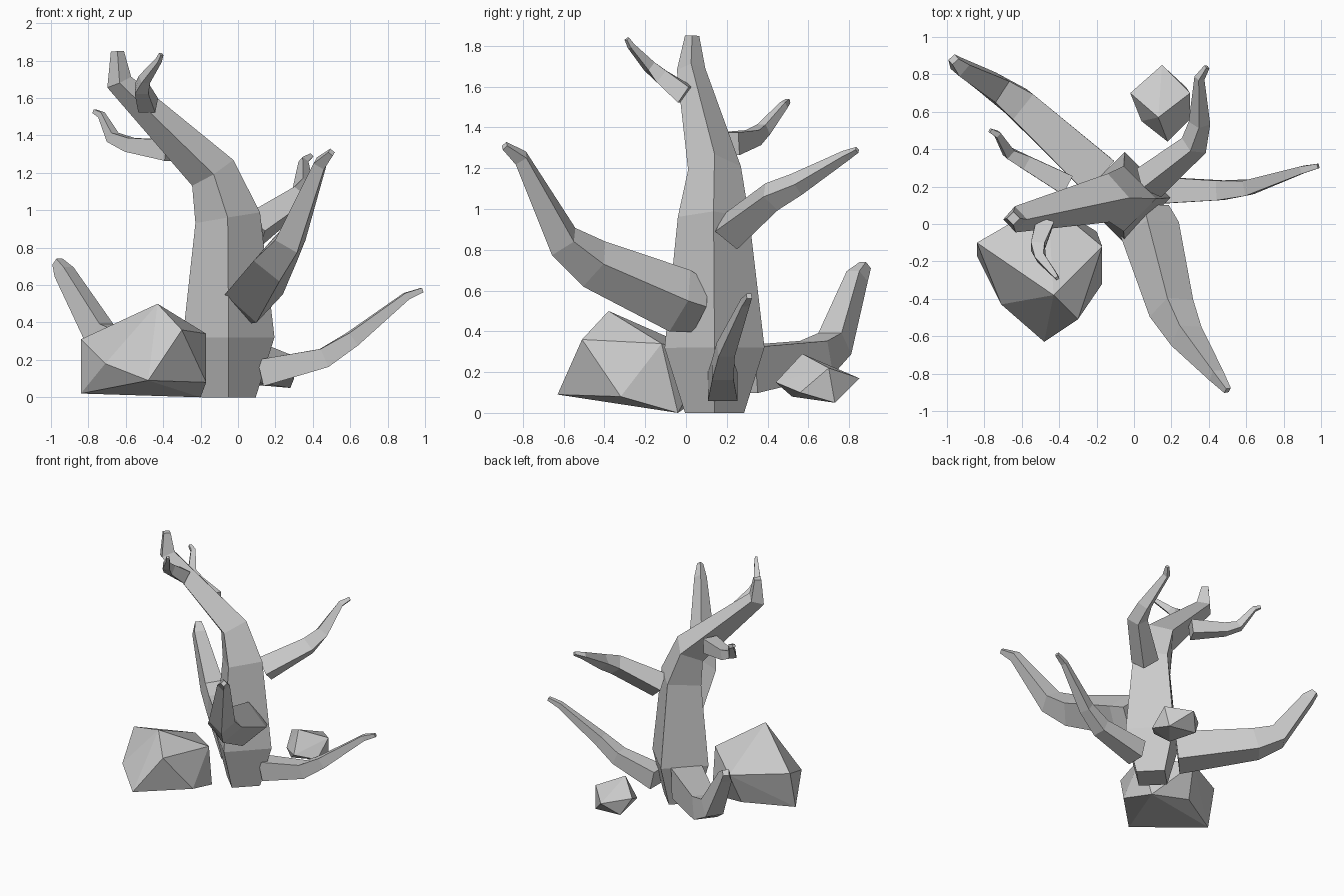
import bpy, bmesh
from math import pi, sin, cos
from mathutils import Vector

if "Cube" in bpy.data.objects:
    bpy.data.objects.remove(bpy.data.objects["Cube"])


def finish(bm, name):
    bmesh.ops.recalc_face_normals(bm, faces=bm.faces[:])
    me = bpy.data.meshes.new(name)
    bm.to_mesh(me)
    bm.free()
    ob = bpy.data.objects.new(name, me)
    bpy.context.collection.objects.link(ob)
    return ob


def limb(name, path, up=(0, 0, 1), roll=0, grow=1):
    """Four-sided tapering tube; path holds (x, y, z, radius)."""
    up = Vector(up)
    pts = [Vector(p[:3]) for p in path]
    n = len(pts)
    bm = bmesh.new()
    rings = []
    for i, p in enumerate(pts):
        a = (p - pts[i - 1]).normalized() if i > 0 else Vector()
        b = (pts[i + 1] - p).normalized() if i < n - 1 else Vector()
        t = (a + b).normalized()
        s = t.cross(up).normalized()
        v = s.cross(t)
        r = path[i][3] * grow
        rings.append([bm.verts.new(p + r * (s * cos(roll + k * pi / 2) + v * sin(roll + k * pi / 2)))
                      for k in range(4)])
    for lo, hi in zip(rings, rings[1:]):
        for k in range(4):
            j = (k + 1) % 4
            bm.faces.new((lo[k], lo[j], hi[j], hi[k]))
    bm.faces.new(rings[0])
    bm.faces.new(rings[-1])
    return finish(bm, name)


def rock(name, pts):
    """Faceted boulder: convex hull of a few corners."""
    bm = bmesh.new()
    for p in pts:
        bm.verts.new(p)
    res = bmesh.ops.convex_hull(bm, input=bm.verts[:])
    junk = {g for g in res["geom_interior"] if isinstance(g, bmesh.types.BMVert)}
    bmesh.ops.delete(bm, geom=list(junk), context='VERTS')
    return finish(bm, name)


# Trunk, bending to the left at the top
limb("trunk", [(-.05, .14, 0, .145), (-.05, .14, .32, .245),
               (-.055, .135, .96, .175), (-.135, .14, 1.2, .13),
               (-.635, .025, 1.685, .07), (-.645, .03, 1.85, .035)], up=(0, 1, 0))

# Branches, large to small; the square ones are rolled an eighth turn
square = dict(roll=pi / 4, grow=1.28)
limb("front_branch", [(.06, .07, .52, .13), (.085, -.03, .55, .16), (.2, -.45, .73, .125),
                      (.28, -.6, .84, .095), (.44, -.81, 1.25, .045), (.5, -.89, 1.31, .022)])
limb("back_left_branch", [(-.19, .26, .21, .125), (-.61, .64, .27, .095), (-.74, .73, .34, .075),
                          (-.93, .84, .67, .045), (-.965, .88, .725, .025)], **square)
limb("back_branch", [(.08, .22, .89, .1), (.32, .42, 1.06, .075), (.35, .54, 1.12, .058),
                     (.35, .78, 1.26, .028), (.39, .84, 1.29, .016)])
limb("right_branch", [(.12, .18, .13, .08), (.46, .18, .21, .058), (.61, .195, .31, .045),
                      (.9, .29, .54, .022), (.985, .31, .573, .014)], **square)
limb("upper_left_twig", [(-.36, .21, 1.32, .062), (-.58, .33, 1.35, .042),
                         (-.67, .38, 1.39, .032), (-.73, .48, 1.51, .018),
                         (-.77, .5, 1.53, .012)], **square)
limb("top_twig", [(-.48, .0, 1.56, .052), (-.515, -.12, 1.65, .04), (-.5, -.18, 1.7, .028),
                  (-.425, -.27, 1.8, .015), (-.41, -.29, 1.835, .01)], **square)

# Boulders
rock("large_rock", [(-.43, -.38, .5), (-.3, -.51, .36), (-.17, -.12, .34),
                    (-.17, -.32, .08), (-.48, -.63, .09), (-.71, -.43, .18),
                    (-.84, -.1, .31), (-.84, -.17, .02), (-.2, -.04, 0),
                    (-.46, .12, .28), (-.5, .02, .04)])
rock("small_rock", [(.13, .57, .29), (-.02, .7, .2), (.04, .55, .13), (.18, .44, .15),
                    (.3, .56, .1), (.3, .7, .22), (.15, .85, .17), (.28, .73, .05),
                    (.05, .75, .07), (.1, .52, .08)])
